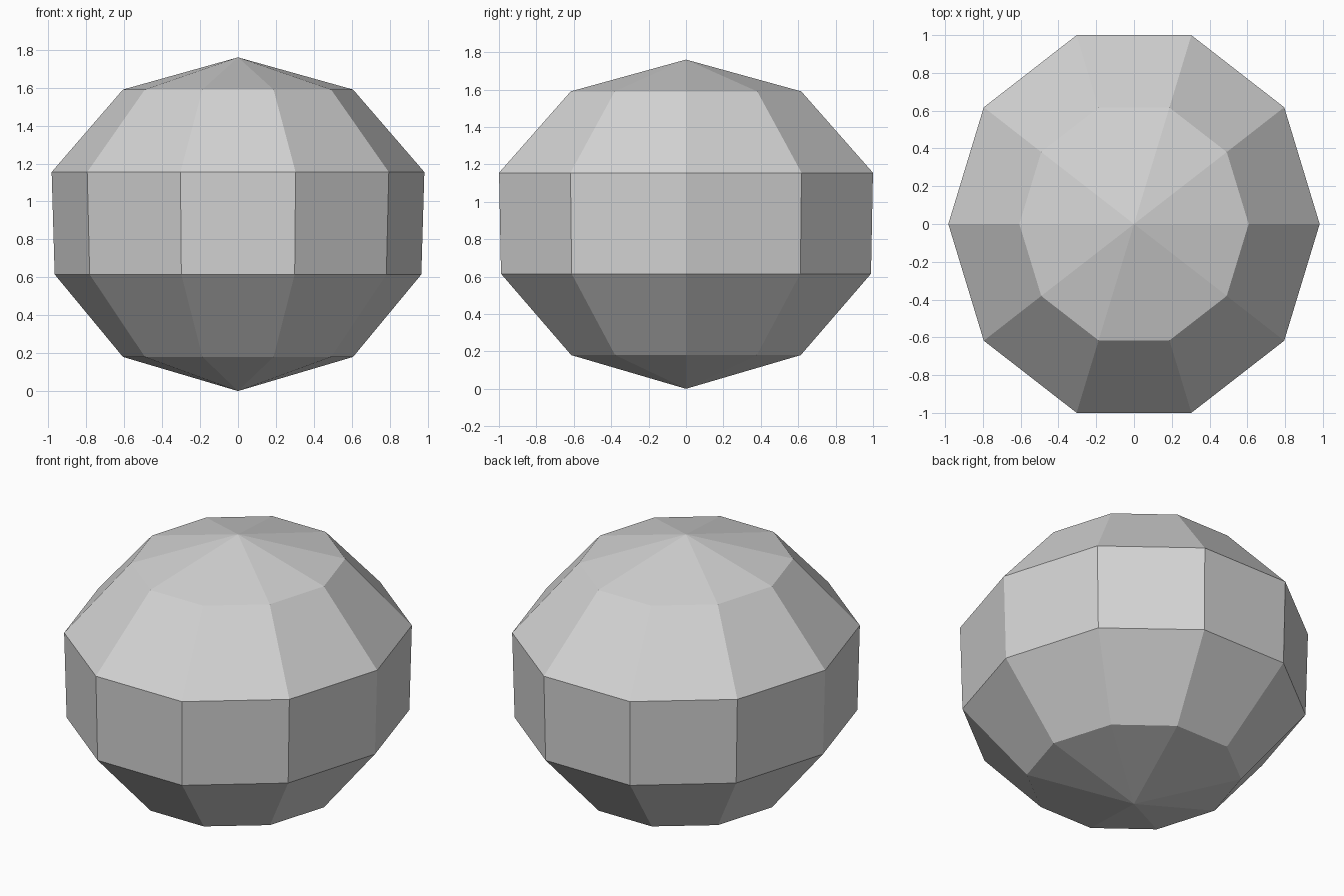
import bpy, bmesh, math

if "Cube" in bpy.data.objects:
    bpy.data.objects.remove(bpy.data.objects["Cube"])

SIDES = 10
# rings: (x radius, y radius, height)
RINGS = [(0.607, 0.645, 0.18), (0.967, 1.04, 0.615),
         (0.983, 1.051, 1.155), (0.607, 0.648, 1.59)]

bm = bmesh.new()

# stacked ten-sided rings
loops = []
for rx, ry, z in RINGS:
    loops.append([bm.verts.new((rx * math.cos(2 * math.pi * i / SIDES),
                                ry * math.sin(2 * math.pi * i / SIDES), z))
                  for i in range(SIDES)])
bottom = bm.verts.new((0, 0, 0))
top = bm.verts.new((0, 0, 1.76))

# side bands and the two shallow pointed caps
for i in range(SIDES):
    j = (i + 1) % SIDES
    for low, high in zip(loops, loops[1:]):
        bm.faces.new((low[i], low[j], high[j], high[i]))
    bm.faces.new((loops[-1][i], loops[-1][j], top))
    bm.faces.new((loops[0][j], loops[0][i], bottom))
bmesh.ops.recalc_face_normals(bm, faces=bm.faces[:])

mesh = bpy.data.meshes.new("faceted_ball")
bm.to_mesh(mesh)
bm.free()

# single light grey colour
grey = bpy.data.materials.new("light_grey")
grey.diffuse_color = (0.65, 0.65, 0.65, 1)
grey.use_nodes = True
grey.node_tree.nodes["Principled BSDF"].inputs["Base Color"].default_value = grey.diffuse_color
mesh.materials.append(grey)

ball = bpy.data.objects.new("faceted_ball", mesh)
bpy.context.collection.objects.link(ball)
